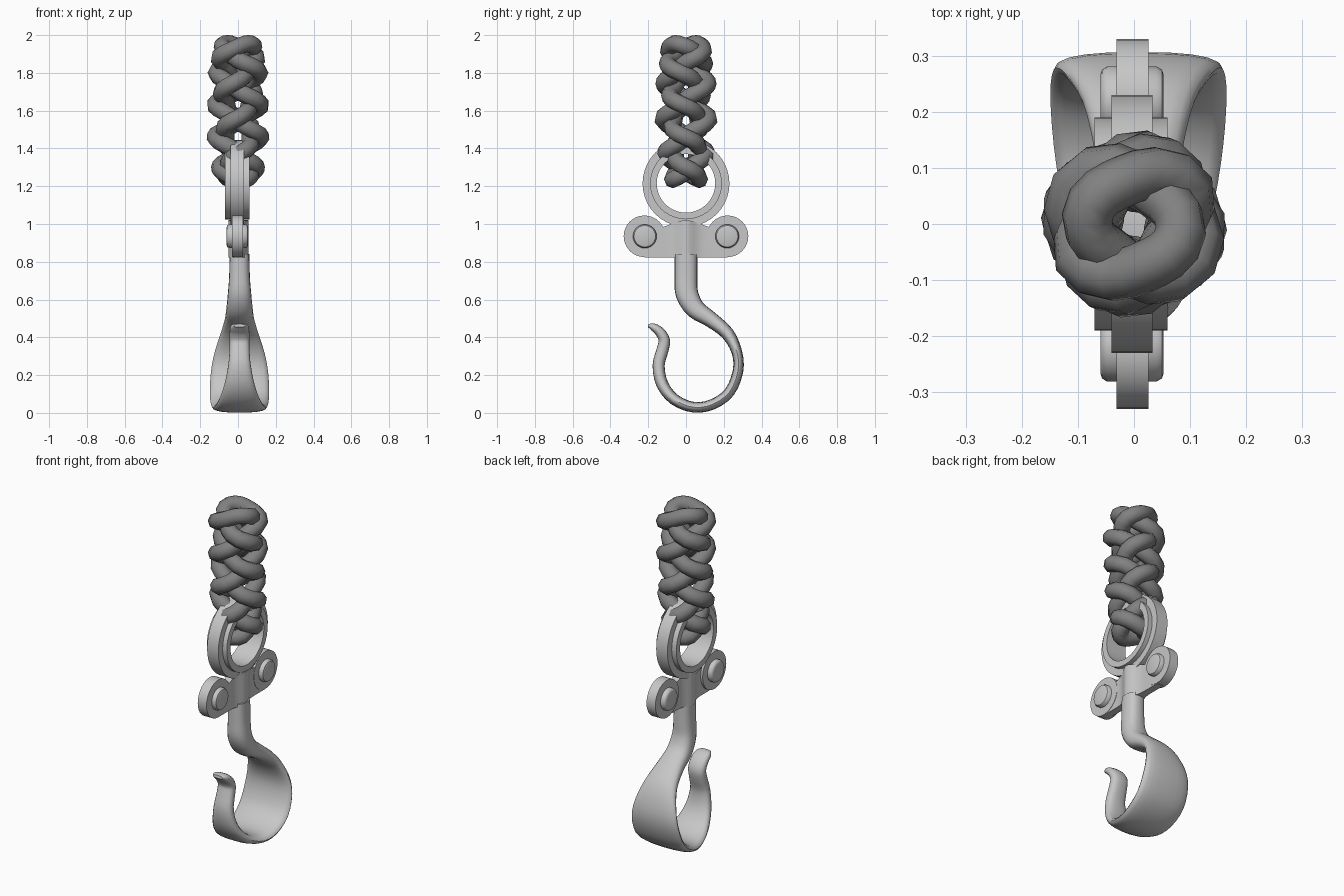
import bpy, bmesh, math
from math import pi, sin, cos
from mathutils import Vector

old = bpy.data.objects.get("Cube")
if old:
    bpy.data.objects.remove(old, do_unlink=True)


def material(name, value):
    mat = bpy.data.materials.new(name)
    mat.use_nodes = True
    color = (value, value, value, 1)
    mat.diffuse_color = color
    mat.node_tree.nodes["Principled BSDF"].inputs["Base Color"].default_value = color
    return mat


steel = material("light grey steel", 0.57)
cord = material("dark grey cord", 0.22)


def finish(name, mesh, mat, angle=40):
    """Link the mesh as an object, assign its colour and shade it."""
    mesh.materials.clear()
    mesh.materials.append(mat)
    obj = bpy.data.objects.new(name, mesh)
    bpy.context.collection.objects.link(obj)
    bpy.ops.object.select_all(action='DESELECT')
    obj.select_set(True)
    bpy.context.view_layer.objects.active = obj
    bpy.ops.object.shade_smooth_by_angle(angle=math.radians(angle))
    return obj


def loft(name, rings, mat, closed=False):
    """Skin a list of equal closed rings of points."""
    bm = bmesh.new()
    loops = [[bm.verts.new(p) for p in ring] for ring in rings]
    count = len(loops[0])
    pairs = list(zip(loops, loops[1:]))
    if closed:
        pairs.append((loops[-1], loops[0]))
    else:
        bm.faces.new(loops[0])
        bm.faces.new(loops[-1])
    for a, b in pairs:
        for i in range(count):
            j = (i + 1) % count
            bm.faces.new((a[i], a[j], b[j], b[i]))
    bmesh.ops.recalc_face_normals(bm, faces=bm.faces)
    mesh = bpy.data.meshes.new(name)
    bm.to_mesh(mesh)
    bm.free()
    return finish(name, mesh, mat)


def circle(x, y, z, radius, count=32):
    """Ring of points around an axis along x."""
    return [(x, y + radius * cos(2 * pi * i / count), z + radius * sin(2 * pi * i / count))
            for i in range(count)]


# Eye ring: stepped section turned about the x axis
section = [(-.07, .155), (.06, .155), (.06, .19), (.033, .19),
           (.033, .23), (-.04, .23), (-.04, .19), (-.07, .19)]
loft("eye_ring", [circle(x, 0, 1.215, r, 40) for x, r in section], steel, closed=True)

# Clamp web between the lugs, swelling into a collar in the middle
web = []
for i in range(-11, 12):
    y = i * .02
    wide = .021 + .032 * math.exp(-(y / .05) ** 2)
    top = .97 + .05 * math.exp(-(y / .11) ** 2)
    web.append([(.003 - wide, y, .823), (.003 + wide, y, .823),
                (.003 + wide, y, top), (.003 - wide, y, top)])
loft("clamp_web", web, steel)

# Lugs and pins on both sides
for side, label in ((-1, "front"), (1, "back")):
    loft(label + "_lug", [circle(x, side * .22, .935, .11) for x in (-.031, .026)], steel)
    pin = [(-.06, .048), (-.057, .057), (-.048, .063), (.04, .063), (.05, .057), (.053, .048)]
    loft(label + "_pin", [circle(x, side * .218, .935, r, 24) for x, r in pin], steel)

# Hook: y, z, half thickness, half width along its centre line
stations = [(0, .84, .06, .052), (0, .72, .06, .055), (.005, .63, .06, .062),
            (.05, .55, .052, .07), (.13, .495, .042, .078), (.22, .42, .035, .1),
            (.27, .32, .028, .132), (.275, .22, .028, .151), (.23, .11, .028, .157),
            (.14, .045, .028, .151), (.04, .03, .028, .135), (-.06, .07, .03, .108),
            (-.125, .15, .032, .08), (-.145, .25, .032, .06), (-.125, .33, .032, .053),
            (-.115, .385, .03, .052), (-.14, .43, .026, .052), (-.175, .455, .02, .047),
            (-.2, .462, .008, .03)]
stations = [Vector(s) for s in stations]


def spline(points, steps):
    """Smooth path through the points."""
    ext = [points[0]] + points + [points[-1]]
    path = []
    for a, b, c, d in zip(ext, ext[1:], ext[2:], ext[3:]):
        for k in range(steps):
            t = k / steps
            path.append(b + (c - a) * (t / 2) + (a * 2 - b * 5 + c * 4 - d) * (t * t / 2)
                        + (b * 3 - a - c * 3 + d) * (t ** 3 / 2))
    return path + [points[-1]]


def boxy(v):
    return math.copysign(abs(v) ** .8, v)


path = spline(stations, 3)
rings = []
for i, p in enumerate(path):
    step = path[min(i + 1, len(path) - 1)] - path[max(i - 1, 0)]
    run = math.hypot(step[0], step[1])
    ny, nz = -step[1] / run, step[0] / run
    ring = []
    for k in range(20):
        a = 2 * pi * k / 20
        off = p[2] * boxy(sin(a))
        ring.append((.008 + p[3] * boxy(cos(a)), p[0] + ny * off, p[1] + nz * off))
    rings.append(ring)
loft("hook", rings, steel)

# Braided cord: one closed strand weaving over and under itself around the axis
TURNS, SAMPLES = 9, 20
LOW, HIGH, TWIST = 1.235, 1.955, -1.5
points = []
for i in range(TURNS * SAMPLES):
    theta = 2 * pi * i / SAMPLES
    leg, p = divmod(theta / (pi / 2), TURNS)
    side = 1 if int(leg) % 2 == 0 else -1
    level = p if side > 0 else TURNS - p
    # soften the turns at both ends
    lift = .5 + .5 * math.asin(.98 * sin((level / TURNS - .5) * pi)) / math.asin(.98)
    weave = side * cos(pi * level) * min(1, p * .8, (TURNS - p) * .8)
    z = LOW + (HIGH - LOW) * lift
    taper = min(1, .78 + (z - LOW) * .9, .85 + (HIGH - z) * 2)
    r = (.094 + .03 * weave) * taper
    angle = theta + TWIST * (z - HIGH) + pi / 4
    points.append((r * cos(angle), r * sin(angle), z))

curve = bpy.data.curves.new("cord_path", 'CURVE')
curve.dimensions = '3D'
curve.bevel_depth = .046
curve.bevel_resolution = 2
strand = curve.splines.new('POLY')
strand.points.add(len(points) - 1)
for point, co in zip(strand.points, points):
    point.co = (*co, 1)
strand.use_cyclic_u = True
helper = bpy.data.objects.new("cord_path", curve)
bpy.context.collection.objects.link(helper)
bpy.context.view_layer.update()
mesh = bpy.data.meshes.new_from_object(helper.evaluated_get(bpy.context.evaluated_depsgraph_get()))
bpy.data.objects.remove(helper, do_unlink=True)
finish("braided_cord", mesh, cord, 70)
